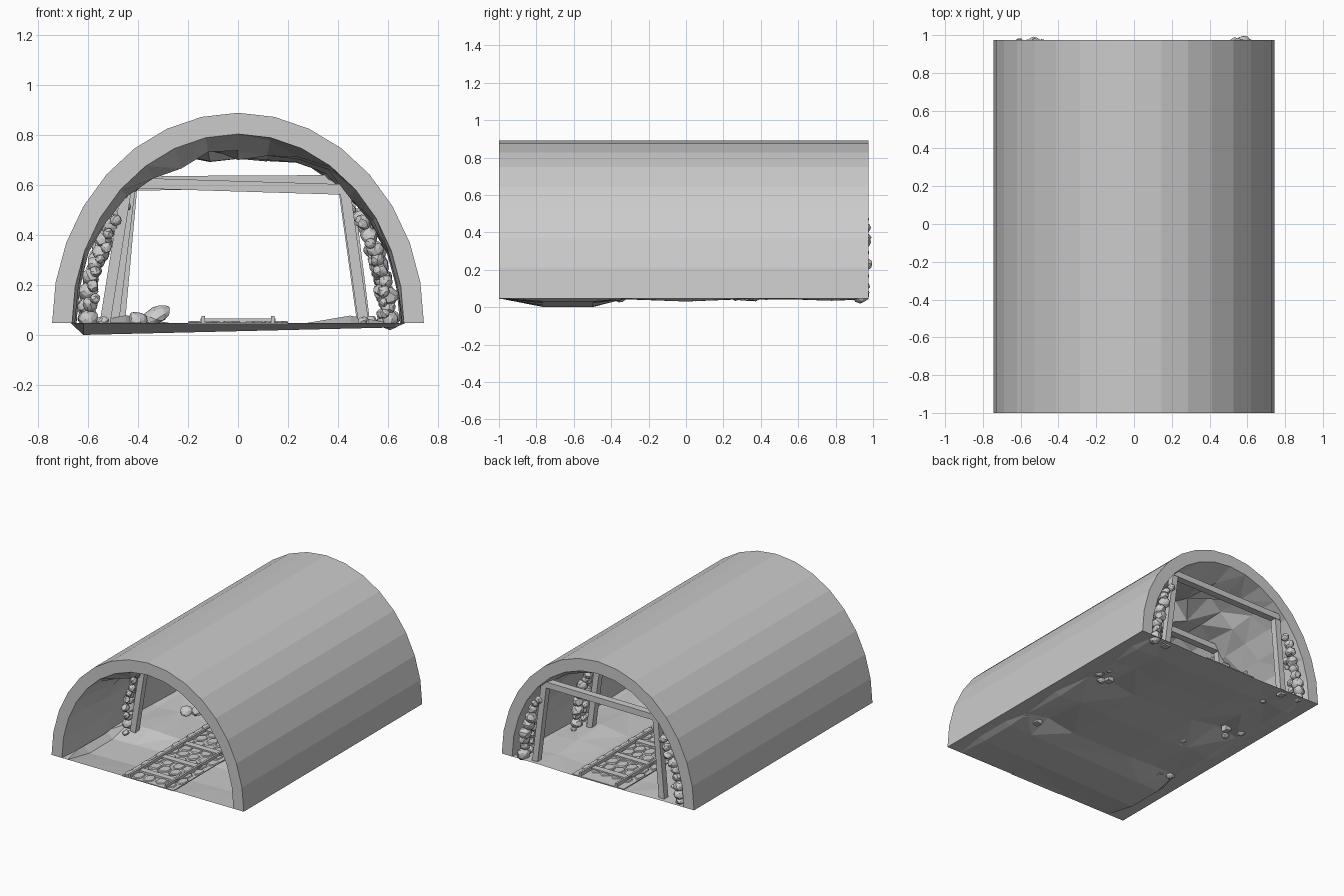
import bpy, bmesh, math, random
from mathutils import Vector, Matrix

random.seed(7)
cube = bpy.data.objects.get("Cube")
if cube:
    bpy.data.objects.remove(cube, do_unlink=True)

stone = bpy.data.materials.new("plain grey")
stone.use_nodes = True
stone.diffuse_color = (0.6, 0.6, 0.6, 1)
stone.node_tree.nodes["Principled BSDF"].inputs["Base Color"].default_value = (0.6, 0.6, 0.6, 1)

BASE, FRONT, BACK = 0.047, -1.0, 0.975


def finish(name, bm, fix_normals=True):
    if fix_normals:
        bmesh.ops.recalc_face_normals(bm, faces=bm.faces)
    mesh = bpy.data.meshes.new(name)
    bm.to_mesh(mesh)
    bm.free()
    mesh.materials.append(stone)
    obj = bpy.data.objects.new(name, mesh)
    bpy.context.collection.objects.link(obj)
    return obj


def box(bm, centre, size):
    m = Matrix.Translation(centre) @ Matrix.Diagonal((*size, 1))
    bmesh.ops.create_cube(bm, size=1, matrix=m)


def timber(bm, a, b, width, depth):
    """Square beam between two points in one x-z plane."""
    a, b = Vector(a), Vector(b)
    d = b - a
    angle = math.atan2(d.x, d.z)
    m = (Matrix.Translation((a + b) / 2) @ Matrix.Rotation(angle, 4, 'Y')
         @ Matrix.Diagonal((width, depth, d.length, 1)))
    bmesh.ops.create_cube(bm, size=1, matrix=m)


def rock(bm, centre, size):
    """Faceted, slightly irregular boulder."""
    turn = Matrix.Rotation(random.uniform(-0.5, 0.5), 4, 'Y') @ Matrix.Rotation(random.uniform(0, 0.5), 4, 'X')
    m = Matrix.Translation(centre) @ turn @ Matrix.Diagonal((*size, 1))
    made = bmesh.ops.create_icosphere(bm, subdivisions=2, radius=1, matrix=m)
    for v in made["verts"]:
        v.co = Vector(centre) + (v.co - Vector(centre)) * random.uniform(0.85, 1.08)


# Tunnel shell: clean outer arch, rough rocky lining
SEG, ROWS = 16, 10
bm = bmesh.new()
loops = []
for r in range(ROWS + 1):
    y = FRONT + (BACK - FRONT) * r / ROWS
    outer, inner = [], []
    for i in range(SEG + 1):
        a = math.pi * i / SEG
        c, s = math.cos(a), math.sin(a)
        outer.append(bm.verts.new((0.745 * c, y, BASE + 0.843 * s)))
        push, slide = 1.0, 0.0
        if 0 < r < ROWS:
            push -= random.uniform(0, 0.03 + 0.11 * s ** 3)
            slide = random.uniform(-0.06, 0.06)
        inner.append(bm.verts.new((0.665 * c * push, y + slide, BASE + 0.758 * s * push)))
    loops.append((outer, inner))
lining = []
for (o0, n0), (o1, n1) in zip(loops, loops[1:]):
    for i in range(SEG):
        bm.faces.new((o0[i], o0[i + 1], o1[i + 1], o1[i]))
        lining.append(bm.faces.new((n0[i], n1[i], n1[i + 1], n0[i + 1])))
    for i in (0, SEG):
        bm.faces.new((o0[i], o1[i], n1[i], n0[i]))
for o, n in (loops[0], loops[-1]):
    for i in range(SEG):
        bm.faces.new((o[i], o[i + 1], n[i + 1], n[i]))
bmesh.ops.recalc_face_normals(bm, faces=bm.faces)
bmesh.ops.triangulate(bm, faces=lining)
finish("tunnel_shell", bm)

# Uneven floor sheet, sagging between the timber frames
levels = [(FRONT, BASE), (-0.76, 0), (-0.5, 0), (-0.33, 0.044), (0, 0.03),
          (0.3, 0.044), (0.55, 0.044), (0.78, 0.034), (BACK, BASE)]
columns = [-0.67, -0.62, -0.45, -0.24, 0.24, 0.45, 0.63, 0.67]
bm = bmesh.new()
grid = []
for y, level in levels:
    row = []
    for x in columns:
        z = level
        if abs(x) > 0.66 or y == FRONT:
            z = BASE
        elif level == 0:
            z = (x + 0.62) * 0.024
        elif abs(x) == 0.45 and y < BACK:
            z += random.uniform(0, 0.035)
        elif abs(x) < 0.3:
            z = min(z, 0.042)
        row.append(bm.verts.new((x, y, z)))
    grid.append(row)
for r0, r1 in zip(grid, grid[1:]):
    for i in range(len(columns) - 1):
        bm.faces.new((r0[i], r0[i + 1], r1[i + 1], r1[i]))
bmesh.ops.triangulate(bm, faces=bm.faces)
finish("cave_floor", bm, fix_normals=False)

# Track: bed, rails, sleepers
mid, length = (FRONT + BACK) / 2, BACK - FRONT
bm = bmesh.new()
box(bm, (0, mid, 0.047), (0.4, length, 0.006))
finish("track_bed", bm)
bm = bmesh.new()
for side in (-1, 1):
    box(bm, (side * 0.14, mid, 0.062), (0.014, length, 0.026))
finish("rails", bm)
bm = bmesh.new()
for i in range(8):
    box(bm, (0, -0.88 + 0.245 * i, 0.056), (0.3, 0.045, 0.018))
finish("sleepers", bm)

# Cobbles: flat irregular stones laid in staggered rows
bm = bmesh.new()
STEP = 0.085
for j in range(22):
    shift = 0.04 * (j % 2)
    for i in range(5):
        cx = -0.18 + 0.08 * i + shift + random.uniform(-0.006, 0.006)
        cy = FRONT + 0.06 + STEP * j + random.uniform(-0.006, 0.006)
        if abs(cx) > 0.2:
            continue
        ring = []
        for k in range(6):
            a = math.pi * (k + 0.5) / 3
            x = cx + 0.042 * random.uniform(0.85, 1.05) * math.cos(a)
            y = cy + 0.052 * random.uniform(0.85, 1.05) * math.sin(a)
            ring.append(bm.verts.new((max(-0.2, min(0.2, x)), y, 0.049)))
        face = bm.faces.new(ring)
        lifted = bmesh.ops.extrude_face_region(bm, geom=[face])["geom"]
        for v in lifted:
            if isinstance(v, bmesh.types.BMVert):
                v.co = Vector((cx + (v.co.x - cx) * 0.86, cy + (v.co.y - cy) * 0.86, 0.056))
finish("cobbles", bm)

# Timber frames: y, foot and head x on each side, beam heights at each end
frames = [("front", -0.38, -0.535, -0.445, 0.505, 0.43, 0.61, 0.582),
          ("middle", 0.34, -0.5, -0.43, 0.5, 0.42, 0.615, 0.62),
          ("back", 0.925, -0.475, -0.425, 0.51, 0.44, 0.6, 0.605)]
for name, y, foot_r, head_r, foot_l, head_l, z_r, z_l in frames:
    bm = bmesh.new()
    timber(bm, (foot_r, y, 0.035), (head_r, y, z_r - 0.01), 0.042, 0.045)
    timber(bm, (foot_l, y, 0.035), (head_l, y, z_l - 0.01), 0.042, 0.045)
    finish(name + "_posts", bm)
    bm = bmesh.new()
    timber(bm, (head_r - 0.02, y, z_r), (head_l + 0.02, y, z_l), 0.042, 0.05)
    finish(name + "_beam", bm)

    # Stones stacked between each post and the wall
    for label, side in (("right", -1), ("left", 1)):
        bm = bmesh.new()
        z = 0.065
        while z < 0.5:
            r = random.uniform(0.028, 0.043) * (1.1 - 0.5 * z)
            wall = 0.655 * math.sqrt(1 - ((z - BASE) / 0.758) ** 2)
            x = side * (wall - 0.05 + random.uniform(-0.012, 0.008))
            rock(bm, (x, y + 0.018 + random.uniform(-0.012, 0.012), z), (r, r * 1.15, r * 0.95))
            if random.random() < 0.6:
                rock(bm, (x - side * 0.02, y - 0.035, z + 0.02), (r * 0.6, r * 0.7, r * 0.6))
            z += r * 1.45
        finish(f"{name}_{label}_stone_stack", bm)

# Loose rubble on the floor
bm = bmesh.new()
rock(bm, (-0.335, 0.05, 0.075), (0.07, 0.06, 0.034))
rock(bm, (-0.4, 0.0, 0.065), (0.04, 0.04, 0.025))
for x, y, r in ((-0.45, 0.77, 0.022), (0.57, 0.43, 0.02), (0.53, 0.3, 0.028),
                (-0.55, 0.27, 0.025), (-0.54, -0.47, 0.024), (0.5, -0.47, 0.022)):
    rock(bm, (x, y, 0.055), (r, r, r * 0.8))
finish("loose_rubble", bm)
